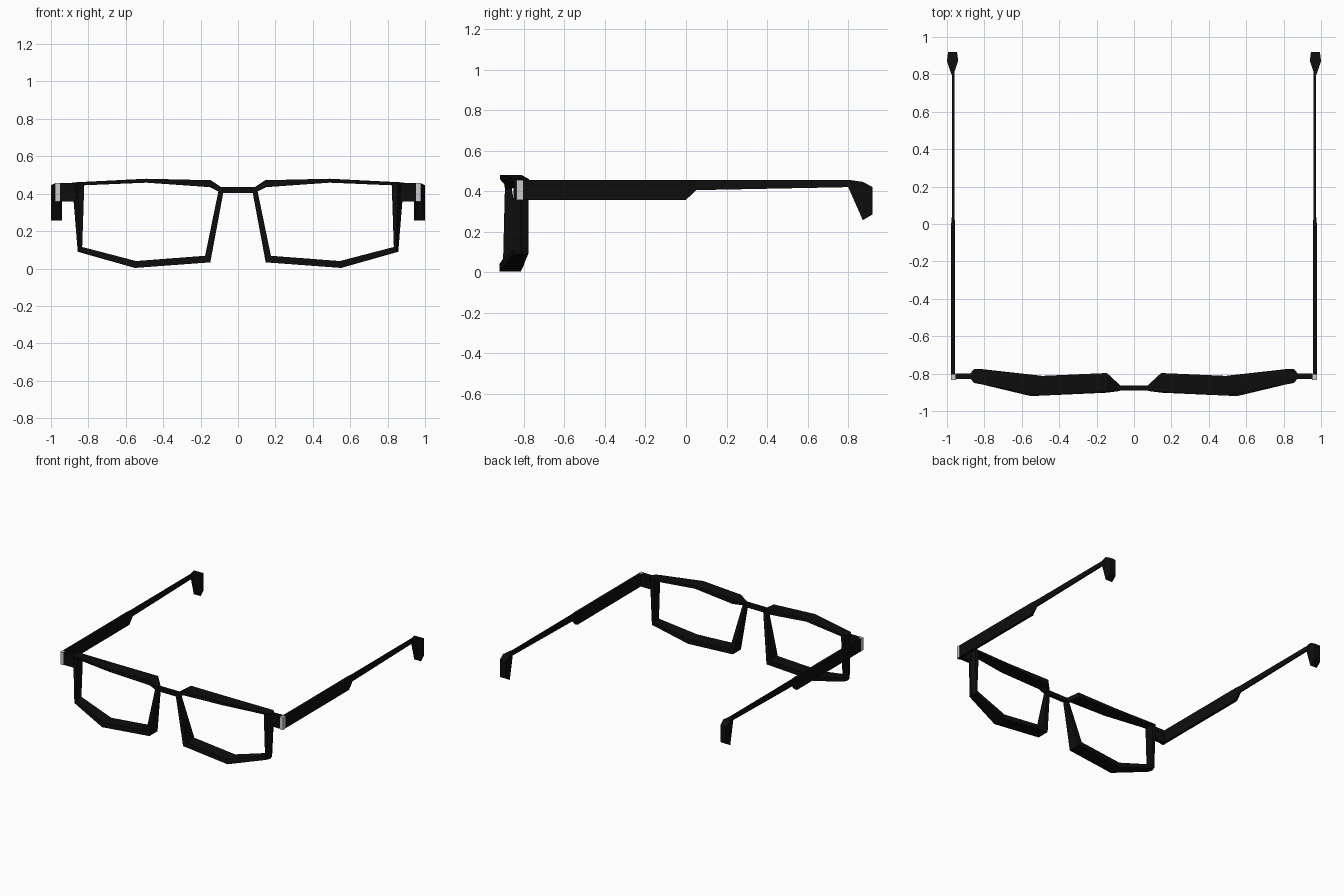
import bpy, bmesh
from mathutils import Vector

if "Cube" in bpy.data.objects:
    bpy.data.objects.remove(bpy.data.objects["Cube"])


def material(name, colour):
    m = bpy.data.materials.new(name)
    m.diffuse_color = (*colour, 1)
    m.use_nodes = True
    m.node_tree.nodes["Principled BSDF"].inputs["Base Color"].default_value = m.diffuse_color
    return m


black = material("black plastic", (0.004, 0.004, 0.004))
silver = material("silver metal", (0.6, 0.6, 0.6))


def finish(name, bm, mats=(black,), mirror=True):
    bmesh.ops.recalc_face_normals(bm, faces=bm.faces)
    me = bpy.data.meshes.new(name)
    bm.to_mesh(me)
    bm.free()
    ob = bpy.data.objects.new(name, me)
    bpy.context.collection.objects.link(ob)
    for m in mats:
        me.materials.append(m)
    if mirror:
        mod = ob.modifiers.new("mirror", 'MIRROR')
        mod.use_mirror_merge = False
    return ob


def hull(points):
    bm = bmesh.new()
    for p in points:
        bm.verts.new(p)
    bmesh.ops.convex_hull(bm, input=bm.verts)
    return bm


def box(x0, x1, y0, y1, z0, z1):
    return hull([(x, y, z) for x in (x0, x1) for y in (y0, y1) for z in (z0, z1)])


# Lens rim: stations round the opening
# outer x, outer z, inner x, inner z, front y, back y, sideways bulge
stations = [
    (0.145, 0.472, 0.150, 0.435, -0.897, -0.797, 0),
    (0.490, 0.480, 0.490, 0.459, -0.918, -0.812, 0),
    (0.855, 0.460, 0.822, 0.445, -0.850, -0.775, 0.032),
    (0.845, 0.090, 0.833, 0.115, -0.850, -0.778, 0.012),
    (0.552, 0.003, 0.545, 0.040, -0.920, -0.815, 0),
    (0.148, 0.033, 0.176, 0.068, -0.902, -0.800, 0),
    (0.075, 0.425, 0.105, 0.412, -0.893, -0.861, 0),
]
bm = bmesh.new()
rings = []
for ox, oz, ix, iz, f, b, bulge in stations:
    pts = [(ix, f, iz), (ox, f, oz), (ox + bulge, (f + b) / 2, oz),
           (ox, b, oz), (ix, b, iz)]
    rings.append([bm.verts.new(p) for p in pts])
for i, r in enumerate(rings):
    s = rings[(i + 1) % len(rings)]
    for j in range(5):
        k = (j + 1) % 5
        bm.faces.new((r[j], r[k], s[k], s[j]))
finish("lens_rim", bm)

# Nose bridge
finish("bridge", box(-0.095, 0.095, -0.889, -0.863, 0.403, 0.437), mirror=False)

# Connector from rim to hinge
finish("end_piece", box(0.84, 0.955, -0.829, -0.798, 0.357, 0.457))

# Hinge cap: silver on the front, outer and top faces
bm = box(0.953, 0.979, -0.835, -0.804, 0.357, 0.456)
bmesh.ops.recalc_face_normals(bm, faces=bm.faces)
for f in bm.faces:
    n = f.normal
    f.material_index = 1 if (n.x > 0.5 or n.y < -0.5 or n.z > 0.5) else 0
finish("hinge_cap", bm, (black, silver))

# Temple arm: sections along y with bottom, top and half thickness
sections = [(-0.805, 0.357, 0.456, 0.0105), (0.0, 0.357, 0.456, 0.0105),
            (0.05, 0.405, 0.456, 0.006), (0.81, 0.42, 0.456, 0.006)]
bm = bmesh.new()
rings = [[bm.verts.new((0.967 + sx * h, y, z))
          for sx, z in ((-1, lo), (1, lo), (1, hi), (-1, hi))]
         for y, lo, hi, h in sections]
for r, s in zip(rings, rings[1:]):
    for j in range(4):
        k = (j + 1) % 4
        bm.faces.new((r[j], r[k], s[k], s[j]))
bm.faces.new(rings[0])
bm.faces.new(rings[-1])
finish("temple_arm", bm)

# Ear tip: a faceted hook hanging from the arm
profile = [(0.80, 0.42, 0.006), (0.80, 0.456, 0.006), (0.872, 0.446, 0.03),
           (0.92, 0.42, 0.024), (0.92, 0.285, 0.024), (0.872, 0.257, 0.03)]
finish("ear_tip", hull([(0.97 + s * h, y, z) for y, z, h in profile for s in (-1, 1)]))
